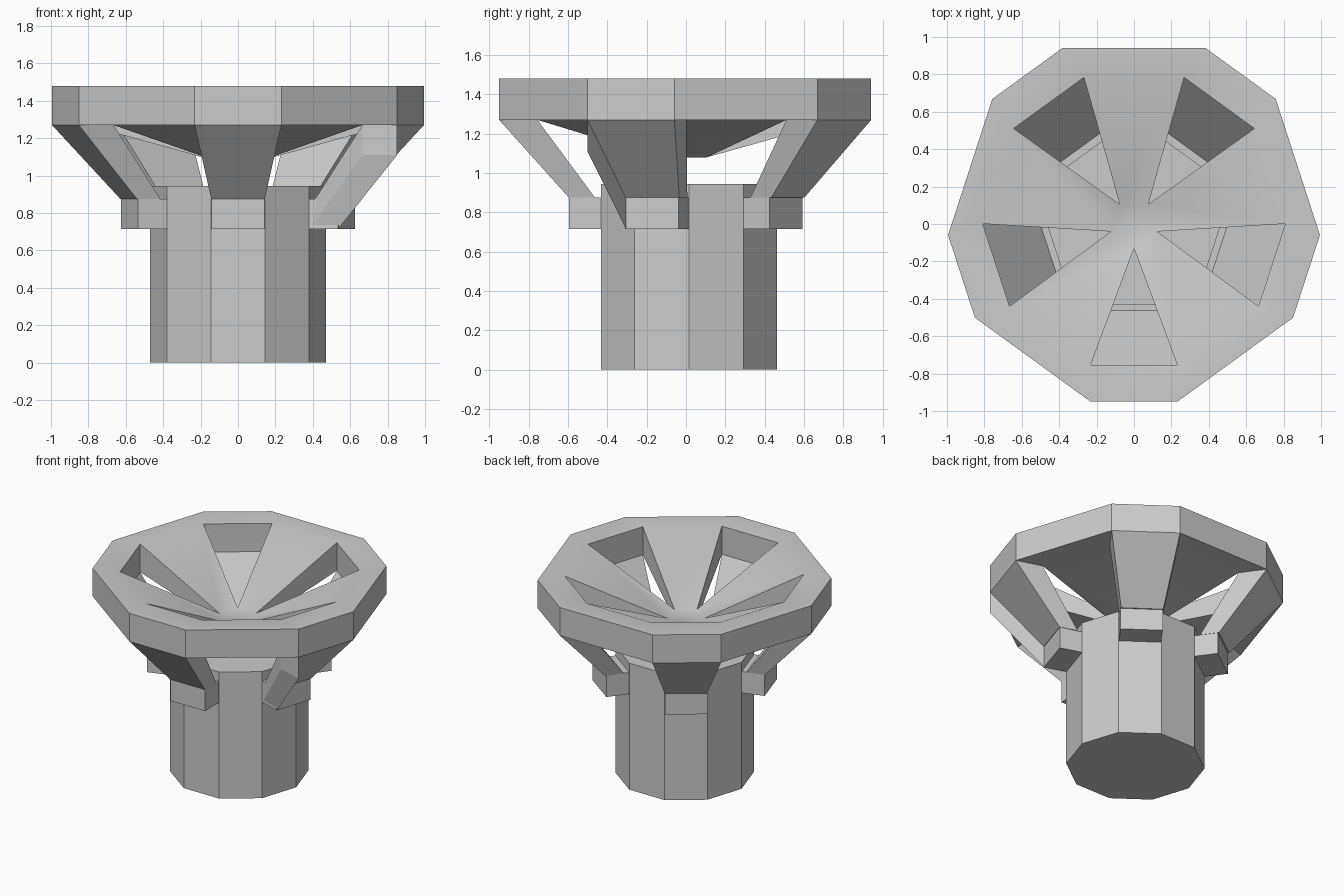
import bpy, bmesh, math
from mathutils import Vector

if "Cube" in bpy.data.objects:
    bpy.data.objects.remove(bpy.data.objects["Cube"])

CY = 0.02                      # shared centre of column, struts and rim
ANG = [math.radians(-90 + 72 * i) for i in range(5)]


def at(a, r, t, z, cy=CY):
    """Point at distance r along angle a, shifted t sideways."""
    return Vector((r * math.cos(a) - t * math.sin(a),
                   r * math.sin(a) + t * math.cos(a) + cy, z))


def finish(name, bm, smooth=False):
    bmesh.ops.recalc_face_normals(bm, faces=bm.faces)
    me = bpy.data.meshes.new(name)
    bm.to_mesh(me)
    bm.free()
    ob = bpy.data.objects.new(name, me)
    bpy.context.collection.objects.link(ob)
    if smooth:
        bpy.ops.object.select_all(action='DESELECT')
        ob.select_set(True)
        bpy.context.view_layer.objects.active = ob
        bpy.ops.object.shade_smooth_by_angle(angle=math.radians(30))
    return ob


def hull(name, pts):
    bm = bmesh.new()
    for p in pts:
        bm.verts.new(p)
    res = bmesh.ops.convex_hull(bm, input=bm.verts)
    inner = [g for g in res["geom_interior"] if isinstance(g, bmesh.types.BMVert)]
    bmesh.ops.delete(bm, geom=inner, context='VERTS')
    bmesh.ops.dissolve_limit(bm, angle_limit=0.01, verts=bm.verts, edges=bm.edges)
    return finish(name, bm)


# Ten-sided column
hull("column", [at(math.radians(-72 + 36 * i), 0.47, 0, z, 0.015)
                for i in range(10) for z in (0, 0.945)])

# Bowl: flat rim with five petals running down to a small pentagon floor
bm = bmesh.new()
layers = []
for z_rim, z_floor in ((1.48, 1.16), (1.27, 1.08)):
    out = [bm.verts.new(at(a, 0.97, t, z_rim)) for a in ANG for t in (-0.232, 0.232)]
    inn = [bm.verts.new(at(a, 0.775, t, z_rim)) for a in ANG for t in (-0.232, 0.232)]
    pen = [bm.verts.new(at(a, 0.13, 0, z_floor, 0)) for a in ANG]
    layers.append((out, inn, pen))
    for i in range(10):
        j = (i + 1) % 10
        bm.faces.new((out[i], out[j], inn[j], inn[i]))
    for i in range(5):
        j = (i + 1) % 5
        bm.faces.new((inn[2 * i + 1], inn[2 * j], pen[j], pen[i]))
    bm.faces.new(pen)
(o1, i1, p1), (o2, i2, p2) = layers
for i in range(10):
    j = (i + 1) % 10
    bm.faces.new((o1[i], o1[j], o2[j], o2[i]))
    bm.faces.new((i1[i], p1[i // 2], p2[i // 2], i2[i]))
for i in range(0, 10, 2):
    bm.faces.new((i1[i], i1[i + 1], i2[i + 1], i2[i]))
finish("bowl", bm, smooth=True)

# Five brackets on the column, each carrying a slanted strut up to the rim
for i, a in enumerate(ANG):
    hull(f"bracket_{i}", [at(a, r, t, z, 0.015) for r in (0.43, 0.61)
                          for t in (-0.143, 0.143) for z in (0.715, 0.875)])
    hull(f"strut_{i}", [at(a, r, t, z) for r, w, z in
                        ((0.97, 0.232, 1.27), (0.775, 0.232, 1.27),
                         (0.615, 0.143, 0.875), (0.483, 0.143, 0.875))
                        for t in (-w, w)])

# Gusset thickening one side of the right strut
a = ANG[1]
hull("right_gusset", [at(a, r, -w, z) for r, w, z in
                      ((0.97, 0.232, 1.27), (0.97, 0.232, 1.11),
                       (0.775, 0.232, 1.27), (0.775, 0.232, 1.11),
                       (0.61, 0.143, 0.715), (0.61, 0.143, 0.875),
                       (0.45, 0.143, 0.715), (0.48, 0.143, 0.875))])
